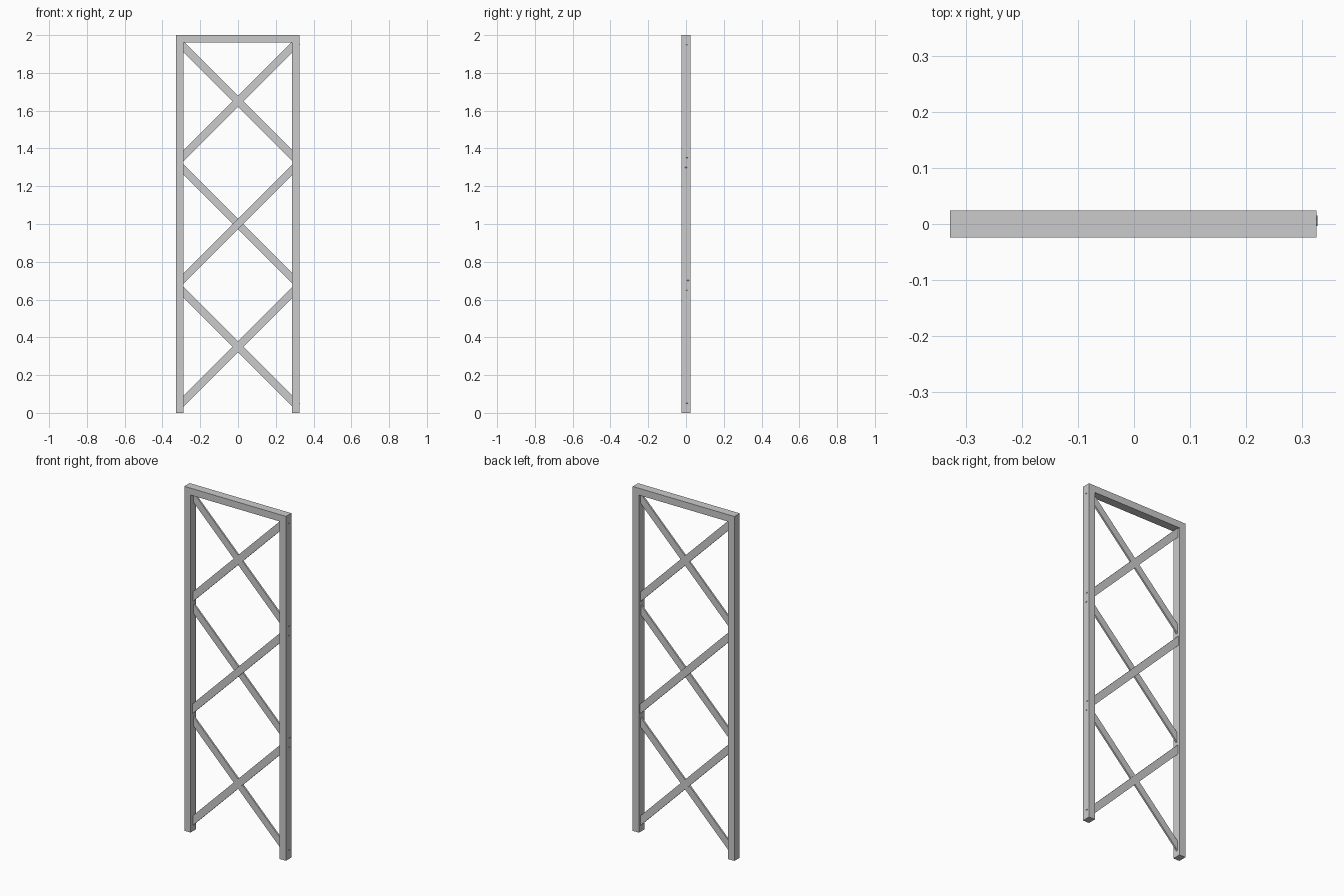
import bpy, math

if "Cube" in bpy.data.objects:
    bpy.data.objects.remove(bpy.data.objects["Cube"])

def box(name, size, loc, angle=0.0):
    """Axis-aligned box, optionally turned about the y axis."""
    bpy.ops.mesh.primitive_cube_add(size=1, location=loc)
    ob = bpy.context.object
    ob.name = name
    ob.scale = size
    bpy.ops.object.transform_apply(location=False, rotation=False, scale=True)
    ob.rotation_euler = (0, angle, 0)
    return ob

BAR, DEPTH, CX = 0.04, 0.049, -0.0015
HALF = 0.3265          # outer half width of the frame
REACH = 0.313          # half extent of a brace along x and z
THICK = 0.01

# Upright posts
for side, s in (("left", -1), ("right", 1)):
    box(f"{side}_post", (BAR, DEPTH, 2.0 - BAR),
        (CX + s * (HALF - BAR / 2), 0, (2.0 - BAR) / 2))

# Top rail
box("top_rail", (2 * HALF, DEPTH, BAR), (CX, 0, 2.0 - BAR / 2))

# Three crossed pairs of flat braces, ends set into the posts
length = 2 * REACH * math.sqrt(2)
for i, (z, y_rise, y_fall) in enumerate(
        ((0.35, 0.004, 0.006), (1.0, 0.001, 0.010), (1.65, 0.004, 0.006)), 1):
    box(f"rising_brace_{i}", (length, THICK, BAR), (0, y_rise, z), -math.pi / 4)
    box(f"falling_brace_{i}", (length, THICK, BAR), (0, y_fall, z), math.pi / 4)
